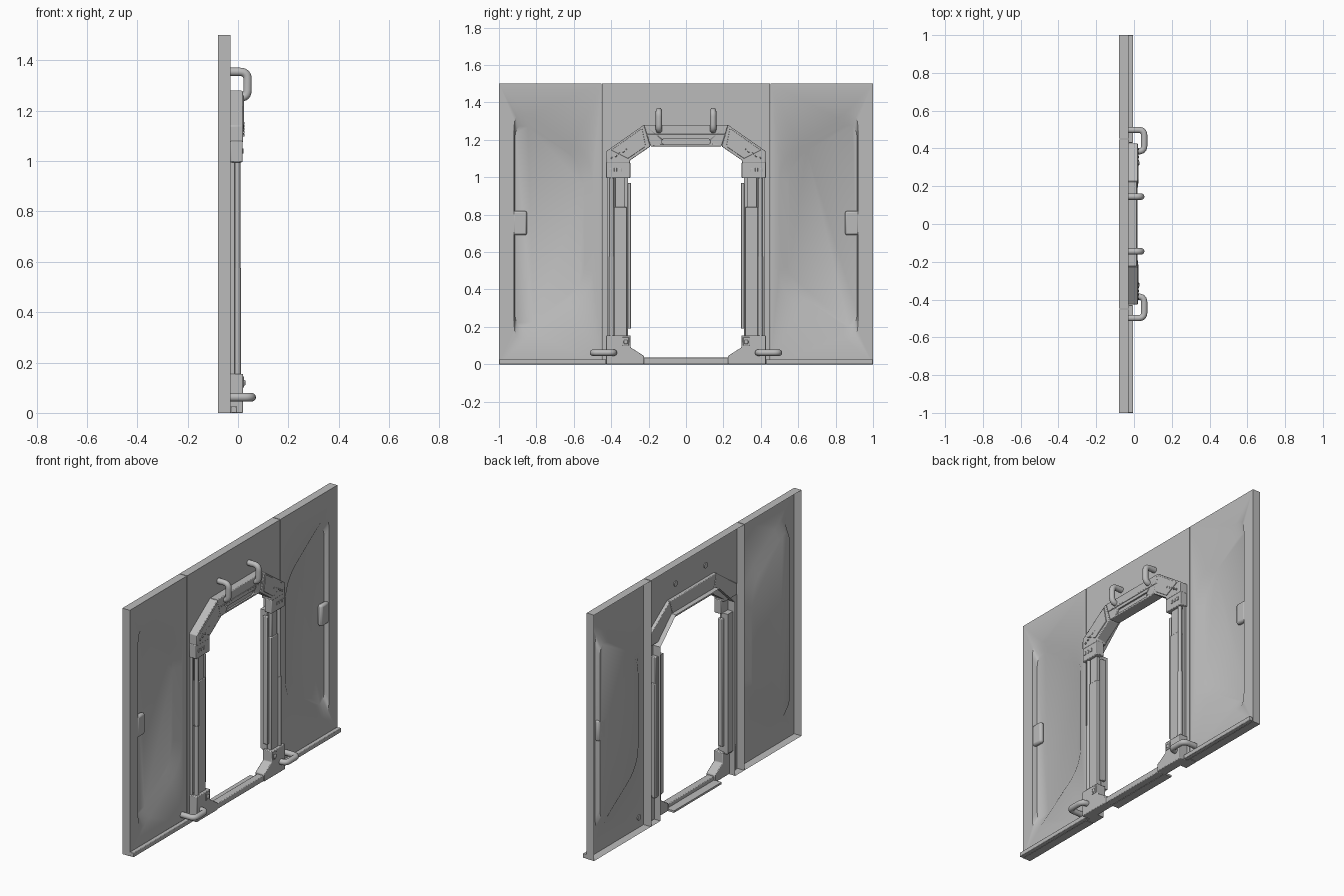
import bpy, bmesh, math
from mathutils import Vector

cube = bpy.data.objects.get("Cube")
if cube:
    bpy.data.objects.remove(cube, do_unlink=True)

grey = bpy.data.materials.new("plain_grey")
grey.use_nodes = True
GREY = (0.5, 0.5, 0.5, 1)
grey.diffuse_color = GREY
grey.node_tree.nodes["Principled BSDF"].inputs["Base Color"].default_value = GREY

BACK, FACE, FRONT = -0.08, -0.03, 0.02


def finish(bm, name, mirror=True, bevel=0, smooth=True):
    """Turn a bmesh into an object, optionally mirrored over y and bevelled."""
    bmesh.ops.recalc_face_normals(bm, faces=bm.faces)
    mesh = bpy.data.meshes.new(name)
    bm.to_mesh(mesh)
    bm.free()
    mesh.materials.append(grey)
    obj = bpy.data.objects.new(name, mesh)
    bpy.context.collection.objects.link(obj)
    if bevel:
        mod = obj.modifiers.new("bevel", "BEVEL")
        mod.width, mod.segments, mod.limit_method = bevel, 2, "ANGLE"
    if mirror:
        mod = obj.modifiers.new("mirror", "MIRROR")
        mod.use_axis = (False, True, False)
        mod.use_mirror_merge = False
    if smooth:
        bpy.ops.object.select_all(action="DESELECT")
        obj.select_set(True)
        bpy.context.view_layer.objects.active = obj
        bpy.ops.object.shade_smooth_by_angle(angle=math.radians(35))
    return obj


def prism(name, points, x0=FACE, x1=FRONT, mirror=True, bevel=0.004, inset=0):
    """Extrude a (y, z) outline from x0 to x1."""
    bm = bmesh.new()
    face = bm.faces.new([bm.verts.new((x0, y, z)) for y, z in points])
    out = bmesh.ops.extrude_face_region(bm, geom=[face])
    for v in out["geom"]:
        if isinstance(v, bmesh.types.BMVert):
            v.co.x = x1
    return finish(bm, name, mirror, bevel)


def block(name, y0, y1, z0, z1, x0=FACE, x1=FRONT, **kw):
    return prism(name, [(y0, z0), (y1, z0), (y1, z1), (y0, z1)], x0, x1, **kw)


def rounded(points, cut, steps=6):
    """Round the corners of a closed 2D or 3D outline."""
    pts = [Vector(p) for p in points]
    result = []
    for i, p in enumerate(pts):
        a = p + (pts[i - 1] - p).normalized() * cut
        b = p + (pts[(i + 1) % len(pts)] - p).normalized() * cut
        for s in range(steps + 1):
            t = s / steps
            result.append(a * (1 - t) ** 2 + p * 2 * t * (1 - t) + b * t * t)
    return result


def flange(bm, edges):
    """Fold the given edges back to form a rim."""
    out = bmesh.ops.extrude_edge_only(bm, edges=edges)
    for v in out["geom"]:
        if isinstance(v, bmesh.types.BMVert):
            v.co.x = BACK


def loop(bm, points, x):
    return [bm.verts.new((x, p[0], p[1])) for p in points]


def ring(bm, verts):
    return [bm.edges.new((v, verts[(i + 1) % len(verts)])) for i, v in enumerate(verts)]


# Side panels: hollow sheets with a pressed recess
bm = bmesh.new()
border = ring(bm, loop(bm, [(0.452, 0), (1, 0), (1, 1.5), (0.452, 1.5)], FACE))
rim = loop(bm, rounded([(0.92, 1.39), (0.5, 1.1), (0.5, 0.38), (0.92, 0.09)], 0.13), FACE)
floor = loop(bm, rounded([(0.915, 1.32), (0.545, 1.075), (0.545, 0.405), (0.915, 0.16)], 0.12),
             FACE - 0.03)
bmesh.ops.triangle_fill(bm, edges=border + ring(bm, rim), use_beauty=True, normal=(1, 0, 0))
for i in range(len(rim)):
    j = (i + 1) % len(rim)
    bm.faces.new((rim[i], rim[j], floor[j], floor[i]))
bm.faces.new(floor)
flange(bm, border)
finish(bm, "side_panel")

# Latch tabs standing in the recesses
block("latch_tab", 0.85, 0.925, 0.69, 0.82, FACE - 0.03, FACE, bevel=0.012)

# Centre panel with the door opening
half = [(0.448, 1.5), (0.448, 0), (0.36, 0), (0.36, 1.06), (0.21, 1.2)]
bm = bmesh.new()
bm.faces.new(loop(bm, half + [(-y, z) for y, z in reversed(half)], FACE))
flange(bm, bm.edges[:])
finish(bm, "centre_panel", mirror=False, smooth=False)

# Bottom lips and threshold
block("bottom_lip", 0.43, 1, 0, 0.026, FACE, -0.004, bevel=0.003)
block("threshold", -0.23, 0.23, 0, 0.035, FACE, 0.014, mirror=False)
block("threshold_plate", -0.23, 0.23, 0, 0.012, BACK, FACE, mirror=False, bevel=0)

# Lintel with a slot cut into its front
lintel = prism("lintel", [(-0.225, 1.28), (-0.19, 1.165), (0.19, 1.165), (0.225, 1.28)],
               -0.05, 0.016, mirror=False)
cutter = prism("slot_cutter",
               rounded([(-0.13, 1.176), (0.13, 1.176), (0.13, 1.204), (-0.13, 1.204)], 0.013),
               0.006, 0.05, mirror=False, bevel=0)
cutter.hide_render = True
cut = lintel.modifiers.new("slot", "BOOLEAN")
cut.operation, cut.object = "DIFFERENCE", cutter
bpy.context.view_layer.objects.active = lintel
for mod_name in [m.name for m in lintel.modifiers]:
    bpy.ops.object.modifier_apply(modifier=mod_name)
bpy.data.objects.remove(cutter, do_unlink=True)
block("lintel_ledge", -0.215, 0.215, 1.222, 1.23, 0.01, 0.019, mirror=False, bevel=0.002)

# Upper corners
prism("corner_brace", [(0.225, 1.28), (0.425, 1.14), (0.425, 1.075), (0.3, 1.075),
                       (0.3, 1.09), (0.19, 1.165)], -0.05, FRONT)
prism("corner_plate", [(0.235, 1.262), (0.4, 1.145), (0.31, 1.1), (0.215, 1.165)],
      FRONT - 0.002, FRONT + 0.004, bevel=0.002)
block("corner_head", 0.298, 0.427, 0.995, 1.08, FACE, 0.018)
for k in range(3):
    y = 0.345 + k * 0.025
    block("head_vent", y, y + 0.014, 1.03, 1.05, 0.015, 0.022, bevel=0.002)
for k in range(5):
    y, z = 0.31 + k * 0.02, 1.145 - k * 0.012
    block("brace_tooth", y, y + 0.01, z, z + 0.01, 0.015, 0.026, bevel=0.002)

# Door posts
block("post", 0.315, 0.385, 0.14, 0.84, -0.06, 0.004)
block("post_upper", 0.325, 0.38, 0.83, 1.0, -0.06, 0)
block("inner_strip", 0.294, 0.312, 0.19, 0.97, -0.04, -0.008)
block("strip_back", 0.31, 0.365, 0.15, 1.0, -0.065, -0.02, bevel=0)
block("outer_rail", 0.408, 0.42, 0.14, 1.0, FACE, -0.012, bevel=0.002)


def rod(name, y, radius, z0, z1):
    bm = bmesh.new()
    bmesh.ops.create_cone(bm, cap_ends=True, segments=16, radius1=radius, radius2=radius,
                          depth=z1 - z0)
    bmesh.ops.translate(bm, verts=bm.verts, vec=(-0.002, y, (z0 + z1) / 2))
    finish(bm, name)


rod("piston_lower", 0.397, 0.014, 0.14, 0.575)
rod("piston_upper", 0.397, 0.011, 0.57, 1.0)

# Feet with small hooks
prism("foot", [(0.427, 0), (0.427, 0.155), (0.296, 0.155), (0.296, 0.09), (0.225, 0.045),
               (0.225, 0)], -0.04, FRONT)
block("foot_socket", 0.305, 0.34, 0.1, 0.145, 0.01, 0.024, bevel=0.003)
block("foot_hook", 0.312, 0.333, 0.108, 0.13, 0.018, 0.03, bevel=0.005)


# Bent tube handles
def tube(name, path, radius=0.017):
    bm = bmesh.new()
    pts = [Vector(p) for p in path]
    bends = rounded(path, 0.03)
    line = [pts[0]] + bends[7:-7] + [pts[-1]]
    side = (pts[1] - pts[0]).cross(pts[2] - pts[1]).normalized()
    rings = []
    for i, p in enumerate(line):
        along = (line[min(i + 1, len(line) - 1)] - line[max(i - 1, 0)]).normalized()
        up = along.cross(side)
        angles = [math.tau * k / 14 for k in range(14)]
        rings.append([bm.verts.new(p + (side * math.cos(a) + up * math.sin(a)) * radius)
                      for a in angles])
    for a, b in zip(rings, rings[1:]):
        for k in range(14):
            n = (k + 1) % 14
            bm.faces.new((a[k], a[n], b[n], b[k]))
    bm.faces.new(rings[0])
    bm.faces.new(rings[-1])
    finish(bm, name)


tube("upper_handle", [(-0.035, 0.145, 1.354), (0.038, 0.145, 1.354),
                      (0.038, 0.145, 1.252), (0, 0.145, 1.252)])
tube("lower_handle", [(-0.035, 0.498, 0.062), (0.054, 0.498, 0.062),
                      (0.054, 0.385, 0.062), (0, 0.385, 0.062)])
